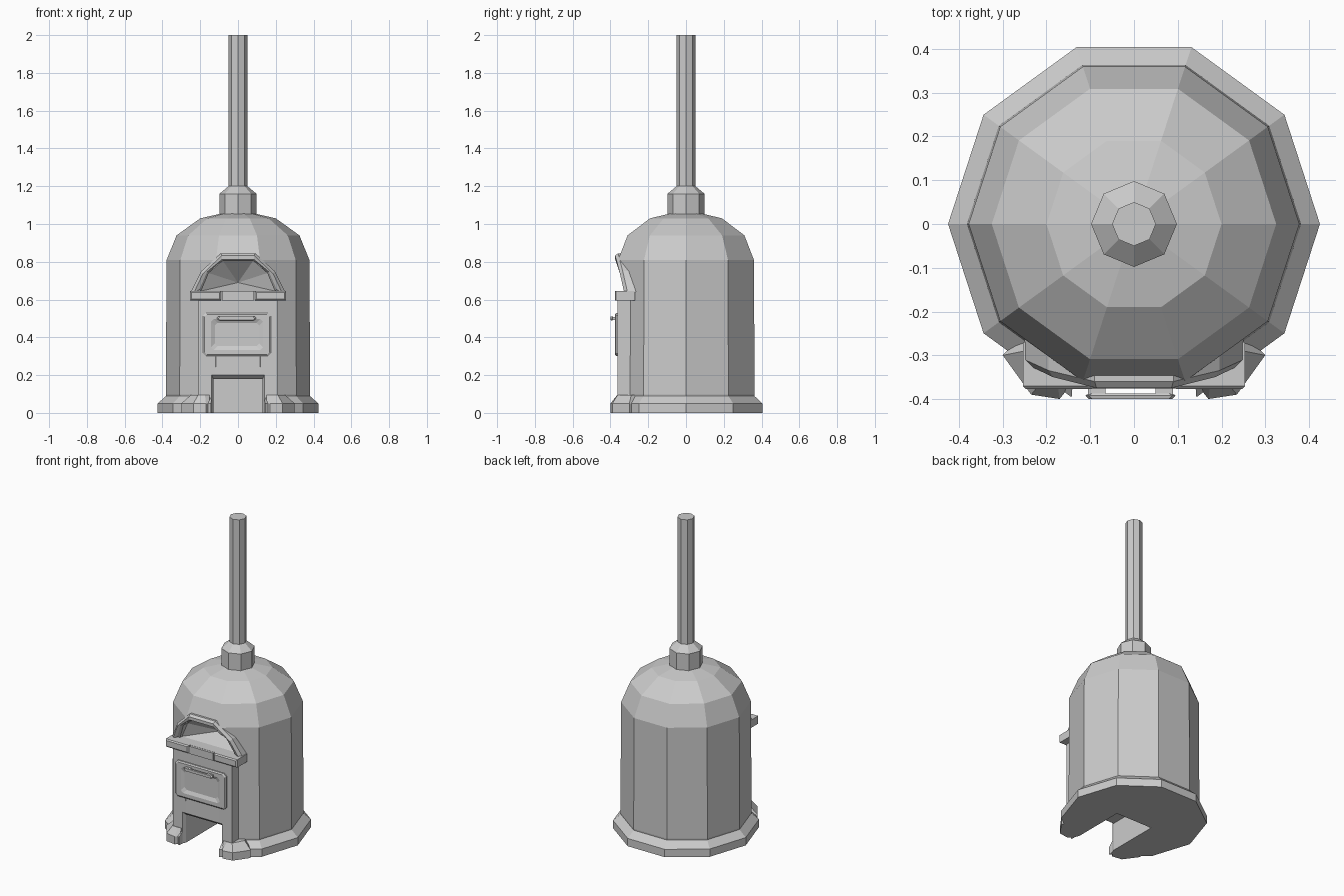
import bpy, bmesh, math

cube = bpy.data.objects.get("Cube")
if cube:
    bpy.data.objects.remove(cube, do_unlink=True)

grey = bpy.data.materials.new("stove_grey")
grey.use_nodes = True
COLOUR = (0.6, 0.6, 0.6, 1)
grey.diffuse_color = COLOUR
grey.node_tree.nodes["Principled BSDF"].inputs["Base Color"].default_value = COLOUR


def loft(name, rings):
    """Skin a list of equal-length point rings and cap both ends."""
    bm = bmesh.new()
    loops = [[bm.verts.new(p) for p in ring] for ring in rings]
    count = len(loops[0])
    for a, b in zip(loops, loops[1:]):
        for i in range(count):
            j = (i + 1) % count
            bm.faces.new((a[i], a[j], b[j], b[i]))
    bm.faces.new(loops[0])
    bm.faces.new(loops[-1])
    bmesh.ops.recalc_face_normals(bm, faces=bm.faces)
    mesh = bpy.data.meshes.new(name)
    bm.to_mesh(mesh)
    bm.free()
    mesh.materials.append(grey)
    obj = bpy.data.objects.new(name, mesh)
    bpy.context.collection.objects.link(obj)
    return obj


def turned(name, profile, sides):
    """Faceted solid of revolution from (radius, height) pairs."""
    angles = [math.tau * i / sides for i in range(sides)]
    return loft(name, [[(r * math.cos(a), r * math.sin(a), z) for a in angles]
                       for r, z in profile])


def rect(w, h, y, cx=0, cz=0, cut=0.0):
    """Rectangle facing the front, with clipped corners if cut is set."""
    if not cut:
        pts = [(-w, -h), (w, -h), (w, h), (-w, h)]
    else:
        a, b = w - cut, h - cut
        pts = [(-a, -h), (a, -h), (w, -b), (w, b), (a, h), (-a, h), (-w, b), (-w, -b)]
    return [(cx + x, y, cz + z) for x, z in pts]


def combine(target, other, operation):
    """Apply a boolean and discard the helper solid."""
    mod = target.modifiers.new(operation, 'BOOLEAN')
    mod.operation = operation
    mod.solver = 'EXACT'
    mod.object = other
    bpy.context.view_layer.objects.active = target
    bpy.ops.object.modifier_apply(modifier=mod.name)
    bpy.data.objects.remove(other, do_unlink=True)


# Domed ten-sided body, flared base and flat front panel, merged
body = turned("stove_body", [(0.37, 0.02), (0.382, 0.1), (0.378, 0.81),
                             (0.325, 0.94), (0.2, 1.03), (0.09, 1.055)], 10)
base = turned("base", [(0.425, 0), (0.425, 0.05), (0.378, 0.092)], 10)
panel = loft("panel", [rect(0.21, 0.3, y, cz=0.302) for y in (-0.362, -0.1)])
combine(body, base, 'UNION')
combine(body, panel, 'UNION')

# Ash opening under the door
opening = loft("opening", [rect(0.15, 0.2, -0.5), rect(0.14, 0.2, -0.362),
                           rect(0.13, 0.18, -0.34), rect(0.13, 0.18, 0)])
combine(body, opening, 'DIFFERENCE')

# Arched fire hole narrowing to a point
half_inner = [(0.195, 0.645), (0.155, 0.74), (0.08, 0.805)]
half_outer = [(0.25, 0.64), (0.195, 0.75), (0.09, 0.845)]
mirrored = lambda half: half + [(-x, z) for x, z in reversed(half)]
inner, outer = mirrored(half_inner), mirrored(half_outer)


def hole_ring(y, s):
    return [(x * s, y, 0.69 + (z - 0.69) * s) for x, z in inner]


combine(body, loft("fire_hole", [hole_ring(-0.45, 1), hole_ring(-0.29, 1),
                                 hole_ring(-0.18, 0.02)]), 'DIFFERENCE')

# Raised arch around the fire hole, deeper at the crown than at the legs
sections = []
for (ix, iz), (ox, oz), front in zip(inner, outer, (-0.325, -0.35, -0.375) + (-0.375, -0.35, -0.325)):
    mx, mz = ox * 0.95, oz - 0.012
    sections.append([(ix, front + 0.015, iz), (ix * 1.05, front, iz + 0.008),
                     (mx, front, mz), (ox, front + 0.015, oz),
                     (ox, -0.24, oz), (ix, -0.24, iz)])
loft("fire_hole_arch", sections)

# Shelf below the arch: two thick ends and a slimmer middle
loft("shelf_middle", [rect(0.11, 0.02, y, cz=0.62) for y in (-0.366, -0.25)])
for side, label in ((1, "left"), (-1, "right")):
    loft("shelf_end_" + label, [rect(0.075, 0.018, -0.377, side * 0.172, 0.62),
                                rect(0.082, 0.025, -0.37, side * 0.172, 0.62),
                                rect(0.082, 0.025, -0.27, side * 0.172, 0.62)])
loft("shelf_clip", [rect(0.085, 0.024, y, cz=0.62) for y in (-0.375, -0.3)])

# Feet wrapping the base flare around the panel corners
for side, label in ((1, "left"), (-1, "right")):
    low = [(0.14, -0.3), (0.15, -0.375), (0.17, -0.4), (0.235, -0.39), (0.3, -0.3), (0.25, -0.25)]
    top = [(0.14, -0.3), (0.15, -0.362), (0.175, -0.364), (0.212, -0.362), (0.25, -0.29), (0.23, -0.25)]
    loft("foot_" + label, [[(side * x, y, z) for x, y in pts]
                           for pts, z in ((low, 0), (low, 0.05), (top, 0.095))])

# Door with a rim and a sunken centre
loft("door", [rect(w, h, y, -0.005, 0.415, c) for w, h, y, c in (
    (0.18, 0.115, -0.35, 0.015), (0.18, 0.115, -0.37, 0.015),
    (0.172, 0.107, -0.376, 0.013), (0.138, 0.083, -0.376, 0.015),
    (0.118, 0.062, -0.366, 0.015))])

# Door handle on two posts
loft("door_handle", [rect(w, h, y, -0.008, 0.5, 0.008) for w, h, y in (
    (0.095, 0.009, -0.387), (0.103, 0.011, -0.392), (0.095, 0.009, -0.4))])
for side, label in ((1, "left"), (-1, "right")):
    loft("handle_post_" + label, [rect(0.02, 0.008, y, -0.008 + side * 0.077, 0.5)
                                  for y in (-0.39, -0.36)])

# Collar and chimney pipe
turned("chimney_collar", [(0.098, 1.03), (0.098, 1.16), (0.05, 1.2)], 8)
turned("chimney_pipe", [(0.05, 1.15), (0.05, 2)], 8)
